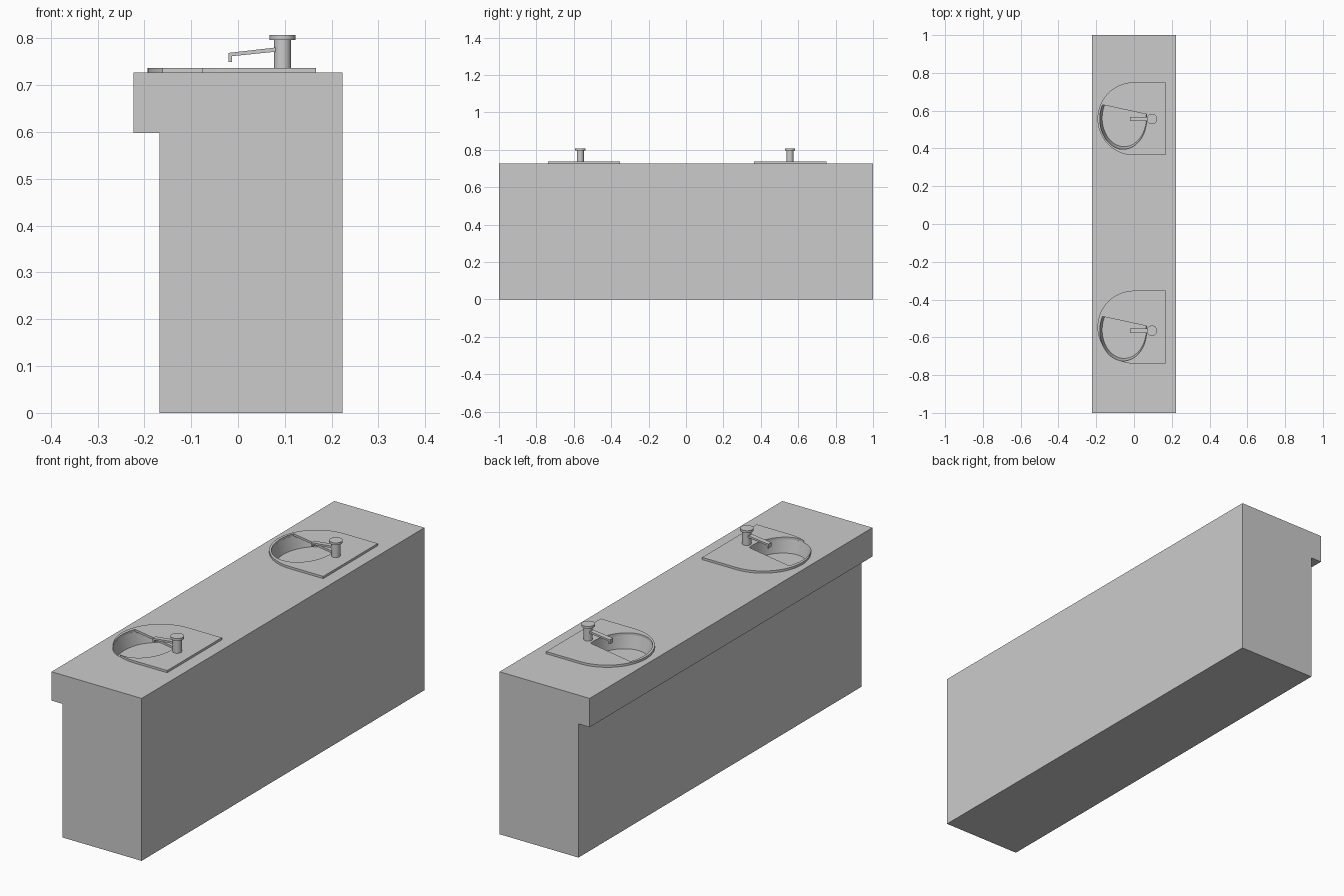
import bpy, bmesh, math
from mathutils import Vector

if "Cube" in bpy.data.objects:
    bpy.data.objects.remove(bpy.data.objects["Cube"])

grey = bpy.data.materials.new("light_grey")
grey.diffuse_color = (0.6, 0.6, 0.6, 1)
grey.use_nodes = True
grey.node_tree.nodes["Principled BSDF"].inputs["Base Color"].default_value = grey.diffuse_color


def loft(name, rings):
    """Closed solid through equal-length rings of 3D points."""
    bm = bmesh.new()
    loops = [[bm.verts.new(p) for p in ring] for ring in rings]
    n = len(loops[0])
    for a, b in zip(loops, loops[1:]):
        for i in range(n):
            j = (i + 1) % n
            bm.faces.new((a[i], a[j], b[j], b[i]))
    bm.faces.new(loops[0])
    bm.faces.new(loops[-1])
    bmesh.ops.recalc_face_normals(bm, faces=bm.faces)
    me = bpy.data.meshes.new(name)
    bm.to_mesh(me)
    bm.free()
    ob = bpy.data.objects.new(name, me)
    bpy.context.collection.objects.link(ob)
    me.materials.append(grey)
    return ob


def flat(points, z):
    return [(x, y, z) for x, y in points]


def side(points, y):
    return [(x, y, z) for x, z in points]


def arc(cx, cy, rx, ry, a0, a1, n):
    return [(cx + rx * math.cos(a0 + (a1 - a0) * i / n),
             cy + ry * math.sin(a0 + (a1 - a0) * i / n)) for i in range(n + 1)]


def activate(ob):
    bpy.ops.object.select_all(action='DESELECT')
    ob.select_set(True)
    bpy.context.view_layer.objects.active = ob


def smooth(ob):
    activate(ob)
    bpy.ops.object.shade_smooth_by_angle(angle=math.radians(30))


def cut(ob, cutter):
    mod = ob.modifiers.new("cut", 'BOOLEAN')
    mod.operation = 'DIFFERENCE'
    mod.solver = 'EXACT'
    mod.object = cutter
    activate(ob)
    bpy.ops.object.modifier_apply(modifier=mod.name)
    bpy.data.objects.remove(cutter)


TOP, RIM, FLOOR = 0.727, 0.737, 0.67

# counter with the overhanging front lip
profile = [(-0.168, 0), (0.223, 0), (0.223, TOP), (-0.223, TOP),
           (-0.223, 0.598), (-0.168, 0.598)]
counter = loft("counter", [side(profile, -1), side(profile, 1)])

# two sinks: plate centre and basin/tap centre along the counter
for tag, py, by in (("a", 0.557, 0.556), ("b", -0.546, -0.565)):
    # basin recess in the counter, slightly tapered
    full = arc(-0.057, by, 0.124, 0.16, 0, 2 * math.pi, 64)[:-1]
    base = [(-0.052 + (x + 0.057) * 0.94, by + 0.004 + (y - by) * 0.94)
            for x, y in full]
    over = [(-0.057 + (x + 0.057) * 1.009, by + (y - by) * 1.009) for x, y in full]
    cut(counter, loft("basin_cutter", [flat(base, FLOOR), flat(full, TOP),
                                       flat(over, TOP + 0.009)]))

    # D-shaped plate, opening closed off along a slanted chord
    outline = [(0.167, py - 0.193), (0.167, py + 0.193)]
    outline += arc(0.0, py, 0.193, 0.193, math.pi / 2, 1.5 * math.pi, 48)
    plate = loft("sink_plate_" + tag, [flat(outline, TOP), flat(outline, RIM)])
    opening = arc(-0.057, by, 0.124, 0.16, math.radians(152),
                  math.radians(369), 48)
    cut(plate, loft("opening_cutter", [flat(opening, TOP - 0.01),
                                       flat(opening, RIM + 0.01)]))
    smooth(plate)

    # tap body with wider cap
    rings = [flat(arc(0.095, by, r, r, 0, 2 * math.pi, 32)[:-1], z)
             for r, z in ((0.0185, RIM), (0.0185, 0.797),
                          (0.0275, 0.797), (0.0275, 0.807))]
    smooth(loft("tap_body_" + tag, rings))

    # sloping spout with down-turned tip
    spout = [(0.085, 0.781), (-0.02, 0.769), (-0.02, 0.75),
             (-0.013, 0.75), (-0.013, 0.762), (0.085, 0.772)]
    loft("tap_spout_" + tag, [side(spout, by - 0.011), side(spout, by + 0.011)])

smooth(counter)
